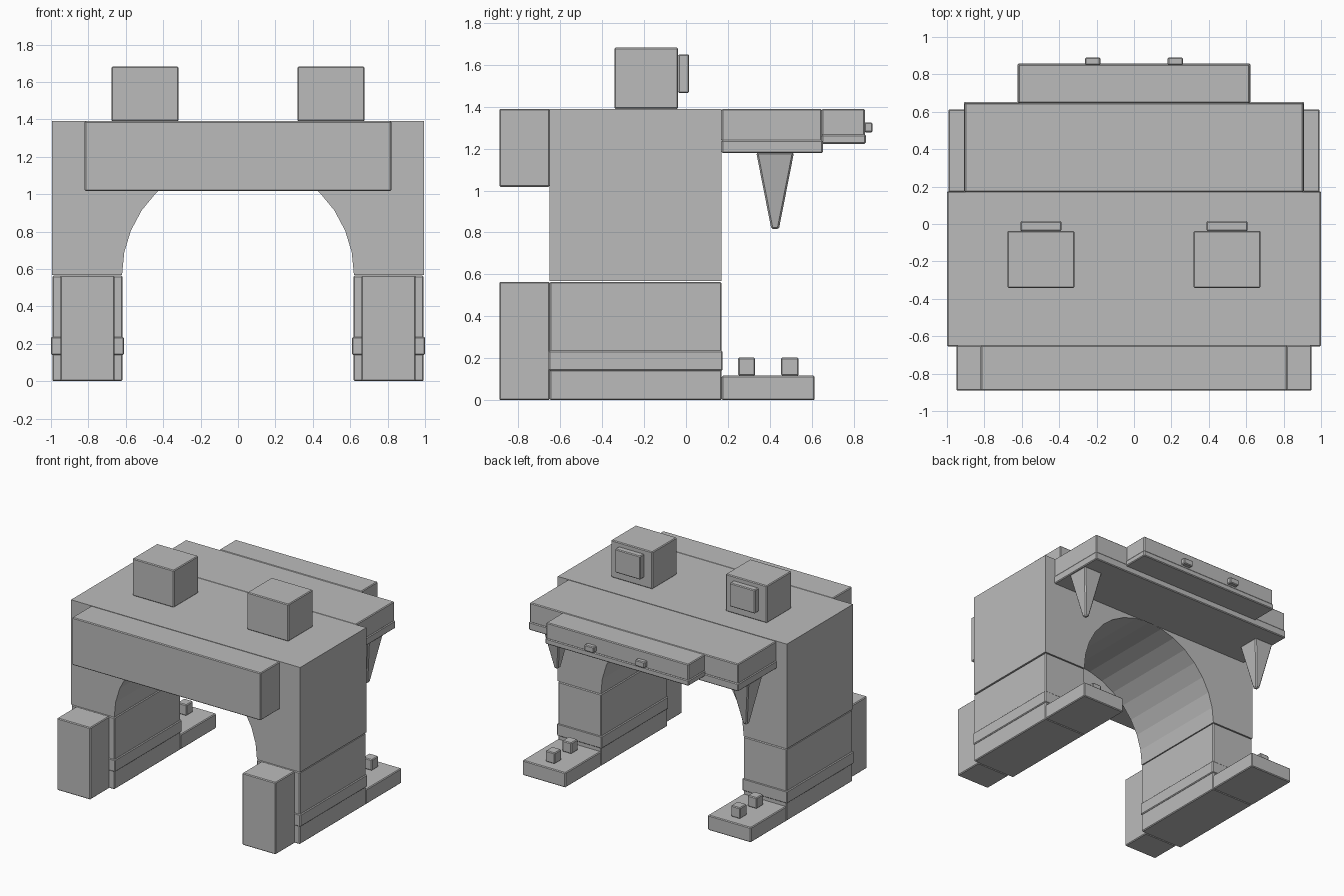
import bpy, bmesh, math

cube = bpy.data.objects.get("Cube")
if cube:
    bpy.data.objects.remove(cube, do_unlink=True)

# Single stone grey
grey = bpy.data.materials.new("stone_grey")
grey.use_nodes = True
COLOUR = (0.5, 0.5, 0.5, 1)
grey.diffuse_color = COLOUR
grey.node_tree.nodes["Principled BSDF"].inputs["Base Color"].default_value = COLOUR


def finish(name, bm, bevel=0.006):
    bmesh.ops.recalc_face_normals(bm, faces=bm.faces)
    mesh = bpy.data.meshes.new(name)
    bm.to_mesh(mesh)
    bm.free()
    mesh.materials.append(grey)
    obj = bpy.data.objects.new(name, mesh)
    bpy.context.collection.objects.link(obj)
    if bevel:
        mod = obj.modifiers.new("soft_edges", "BEVEL")
        mod.width = bevel
        mod.segments = 1
        mod.limit_method = "ANGLE"
    return obj


def box(name, xs, ys, zs):
    bm = bmesh.new()
    bmesh.ops.create_cube(bm, size=1)
    for v in bm.verts:
        for i, (lo, hi) in enumerate((xs, ys, zs)):
            v.co[i] = lo if v.co[i] < 0 else hi
    return finish(name, bm)


def pair(name, xs, ys, zs):
    box("left_" + name, xs, ys, zs)
    box("right_" + name, (-xs[1], -xs[0]), ys, zs)


def wide(name, half, ys, zs):
    box(name, (-half, half), ys, zs)


# Arched body: half-circle opening extruded from front to back
FRONT, BACK, SPRING, TOP, R = -0.65, 0.17, 0.568, 1.39, 0.62
bm = bmesh.new()
outline = [(-0.995, SPRING), (-0.995, TOP), (0.995, TOP), (0.995, SPRING)]
outline += [(R * math.cos(math.pi * i / 16), SPRING + R * math.sin(math.pi * i / 16))
            for i in range(17)]
face = bm.faces.new([bm.verts.new((x, FRONT, z)) for x, z in outline])
swept = bmesh.ops.extrude_face_region(bm, geom=[face])["geom"]
bmesh.ops.translate(bm, vec=(0, BACK - FRONT, 0),
                    verts=[v for v in swept if isinstance(v, bmesh.types.BMVert)])
finish("arched_body", bm, 0)

# Legs and feet
pair("leg", (0.618, 0.992), (FRONT, BACK), (0, 0.564))
pair("leg_band", (0.61, 1.0), (-0.655, 0.175), (0.14, 0.237))
pair("front_post", (0.66, 0.95), (-0.89, FRONT), (0, 0.565))
pair("rear_foot", (0.618, 0.992), (BACK, 0.613), (0, 0.117))
pair("inner_foot_stud", (0.765, 0.845), (0.248, 0.33), (0.117, 0.203))
pair("outer_foot_stud", (0.765, 0.845), (0.453, 0.537), (0.117, 0.203))

# Front beam
wide("front_beam", 0.82, (-0.89, FRONT), (1.017, TOP))

# Rear shelf and its smaller ledge, each with a lower lip
wide("rear_shelf", 0.905, (BACK, 0.647), (1.235, TOP))
wide("rear_shelf_lip", 0.91, (BACK, 0.653), (1.178, 1.24))
wide("rear_ledge", 0.617, (0.647, 0.853), (1.262, TOP))
wide("rear_ledge_lip", 0.622, (0.647, 0.858), (1.223, 1.267))
pair("ledge_button", (0.18, 0.262), (0.85, 0.89), (1.277, 1.325))

# Roof blocks with plates on their rear sides
pair("roof_block", (0.318, 0.677), (-0.342, -0.037), (TOP, 1.682))
pair("roof_block_plate", (0.388, 0.608), (-0.037, 0.015), (1.465, 1.65))

# Tapered spikes hanging under the rear shelf
for side, x in (("left", 0.82), ("right", -0.82)):
    bm = bmesh.new()
    bmesh.ops.create_cube(bm, size=1)
    for v in bm.verts:
        half = 0.09 if v.co.z > 0 else 0.018
        v.co = (x + math.copysign(half * 0.9, v.co.x),
                0.425 + math.copysign(half, v.co.y),
                1.182 if v.co.z > 0 else 0.816)
    finish(side + "_spike", bm, 0.008)
